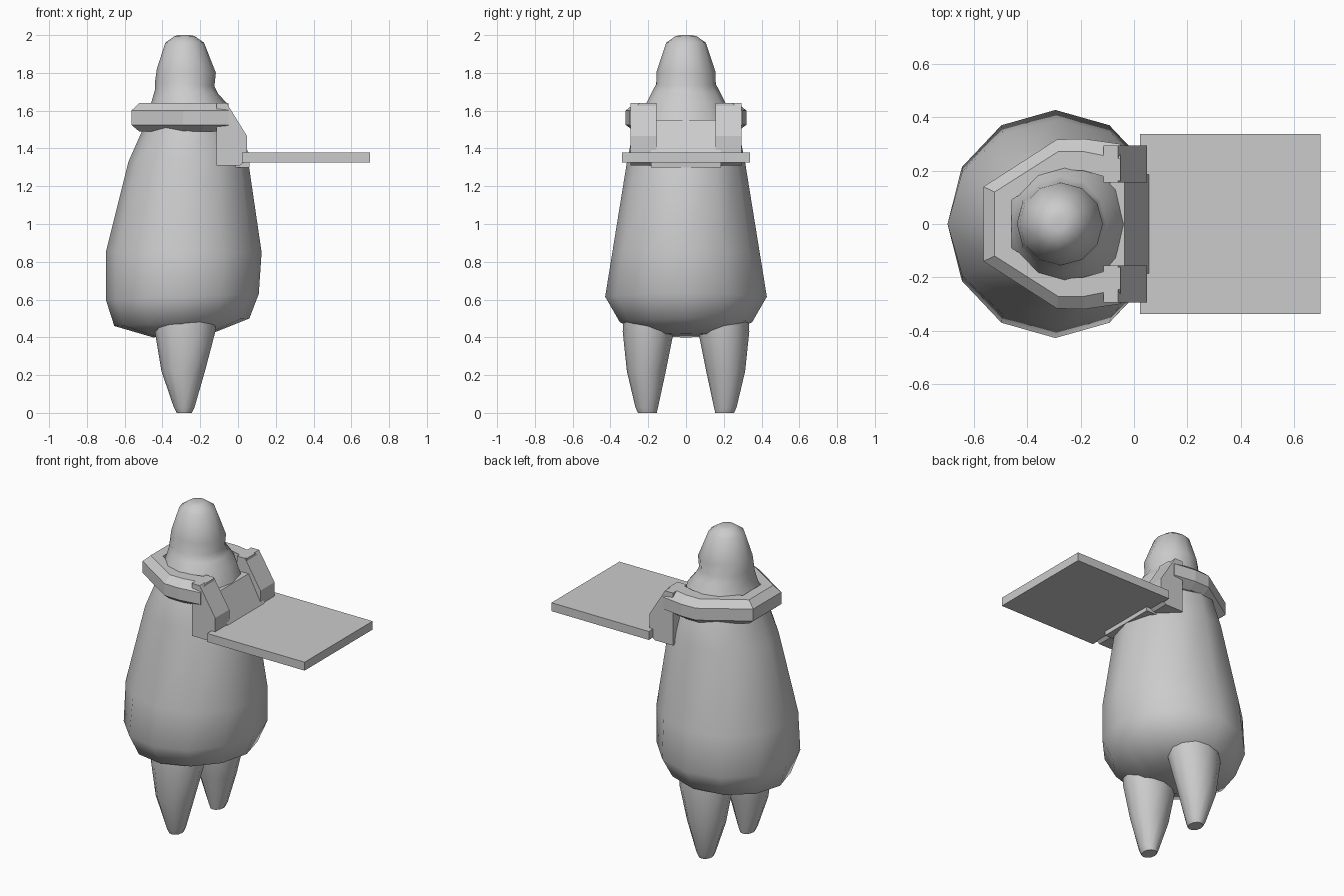
import bpy, bmesh, math

if "Cube" in bpy.data.objects:
    bpy.data.objects.remove(bpy.data.objects["Cube"])


def finish(name, bm, smooth=None):
    bmesh.ops.recalc_face_normals(bm, faces=bm.faces)
    me = bpy.data.meshes.new(name)
    bm.to_mesh(me)
    bm.free()
    ob = bpy.data.objects.new(name, me)
    bpy.context.collection.objects.link(ob)
    if smooth:
        bpy.ops.object.select_all(action='DESELECT')
        ob.select_set(True)
        bpy.context.view_layer.objects.active = ob
        bpy.ops.object.shade_smooth_by_angle(angle=math.radians(smooth))
    return ob


def loft(name, sections, smooth=None):
    """Skin a list of closed loops and cap both ends."""
    bm = bmesh.new()
    loops = [[bm.verts.new(p) for p in s] for s in sections]
    n = len(loops[0])
    for a, b in zip(loops, loops[1:]):
        for i in range(n):
            j = (i + 1) % n
            bm.faces.new((a[i], a[j], b[j], b[i]))
    bm.faces.new(loops[0])
    bm.faces.new(loops[-1])
    return finish(name, bm, smooth)


def ring(xl, zl, xr, zr, ry, cy=0, n=12):
    """Tilted elliptical loop from its left and right ends and y radius."""
    out = []
    for i in range(n):
        a = 2 * math.pi * i / n
        t = (1 + math.cos(a)) / 2
        out.append((xl + (xr - xl) * t, cy + ry * math.sin(a), zl + (zr - zl) * t))
    return out


def prism(name, profile, y0, y1):
    """Extrude an xz outline along y."""
    return loft(name, [[(x, y, z) for x, z in profile] for y in (y0, y1)])


# Body, neck and head
body = [(-.45, .40, -.14, .42, .19), (-.655, .46, .06, .50, .35),
        (-.70, .60, .11, .63, .428), (-.70, .85, .125, .85, .39),
        (-.58, 1.33, .05, 1.36, .31), (-.50, 1.51, -.03, 1.51, .275),
        (-.46, 1.64, -.06, 1.64, .21), (-.44, 1.71, -.105, 1.69, .18),
        (-.44, 1.75, -.125, 1.73, .158), (-.43, 1.82, -.117, 1.80, .155),
        (-.385, 1.96, -.18, 1.96, .105), (-.335, 1.995, -.23, 1.995, .055),
        (-.31, 2.0, -.255, 2.0, .025)]
loft("body", [ring(*r) for r in body], 60)

# Legs: left x, right x, z, y radius, y centre
leg = [(-.325, -.245, 0, .05, .205), (-.34, -.23, .03, .06, .208),
       (-.405, -.175, .22, .103, .21), (-.44, -.12, .43, .135, .20),
       (-.44, -.12, .52, .13, .20)]
for side, s in (("left", 1), ("right", -1)):
    loft(side + "_leg", [ring(xl, z, xr, z, ry, s * cy) for xl, xr, z, ry, cy in leg], 50)

# Neck yoke: outer and inner plan points, mirrored across y
outline = [((-.05, .30), (-.05, .16)), ((-.19, .32), (-.19, .20)),
           ((-.29, .317), (-.275, .205)), ((-.565, .14), (-.46, .09))]
outline += [((o[0], -o[1]), (i[0], -i[1])) for o, i in reversed(outline)]
section = [(0, 1.525), (0, 1.60), (.4, 1.64), (1, 1.64), (1, 1.49), (.4, 1.49)]
loft("neck_yoke", [[(o[0] + (i[0] - o[0]) * t, o[1] + (i[1] - o[1]) * t, z)
                    for t, z in section] for o, i in outline])

# Yoke arms dropping down to the tray
arm = [(-.115, 1.31), (.01, 1.31), (.048, 1.34), (.048, 1.465),
       (-.06, 1.64), (-.115, 1.64)]
for side, s in (("left", 1), ("right", -1)):
    prism(side + "_yoke_arm", arm, s * .155, s * .295)

# Sloping plate between the arms
prism("chest_plate", [(-.09, 1.55), (-.035, 1.55), (.065, 1.36), (.06, 1.30), (-.02, 1.30)],
      -.185, .185)

# Tray
prism("tray", [(.022, 1.325), (.70, 1.325), (.70, 1.378), (.022, 1.378)], -.338, .338)
